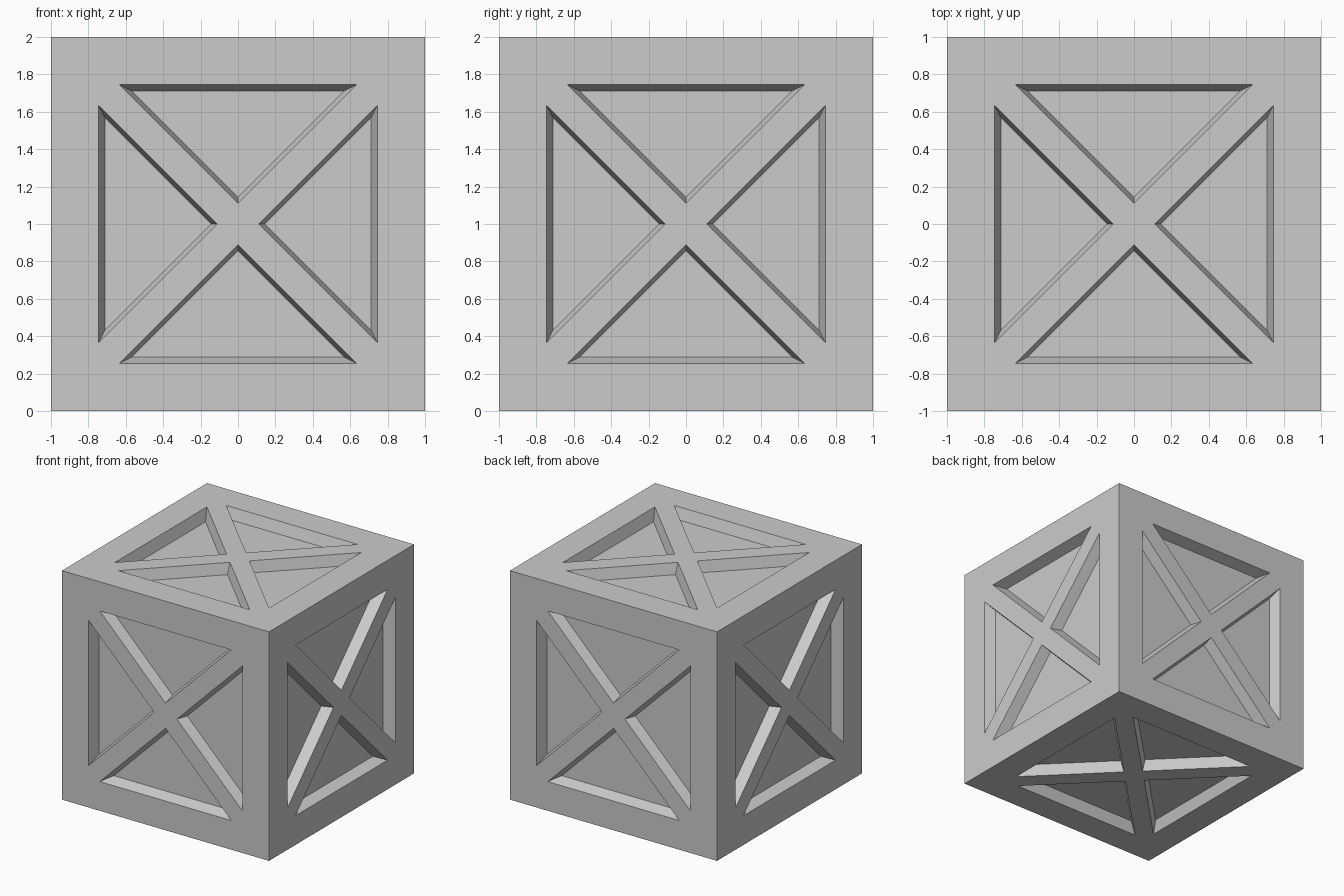
import bpy, bmesh
from math import pi
from mathutils import Matrix, Vector

if "Cube" in bpy.data.objects:
    bpy.data.objects.remove(bpy.data.objects["Cube"])

DEPTH = 0.095
OUTER = [(-0.635, 0.745), (0.0, 0.11), (0.635, 0.745)]   # recess rim
INNER = [(-0.567, 0.711), (0.0, 0.144), (0.567, 0.711)]  # recess floor

bm = bmesh.new()


def add_quadrant(m):
    """One quarter of a panel: border, two half braces and a recess."""
    def v(x, y, z=1.0):
        return bm.verts.new(m @ Vector((x, y, z)))
    centre, left, right = v(0, 0), v(-1, 1), v(1, 1)
    rim = [v(x, y) for x, y in OUTER]
    floor = [v(x, y, 1 - DEPTH) for x, y in INNER]
    a, p, b = rim
    bm.faces.new((left, a, b, right))       # border
    bm.faces.new((centre, p, a, left))      # half brace
    bm.faces.new((centre, right, b, p))     # half brace
    bm.faces.new(floor)                     # recessed panel
    for i in range(3):                      # sloped walls
        j = (i + 1) % 3
        bm.faces.new((rim[i], rim[j], floor[j], floor[i]))


# six sides: top, bottom and four around
sides = [Matrix.Identity(4), Matrix.Rotation(pi, 4, 'X')]
sides += [Matrix.Rotation(k * pi / 2, 4, 'Z') @ Matrix.Rotation(pi / 2, 4, 'X')
          for k in range(4)]
lift = Matrix.Translation((0, 0, 1))
for side in sides:
    for k in range(4):
        add_quadrant(lift @ side @ Matrix.Rotation(k * pi / 2, 4, 'Z'))

bmesh.ops.remove_doubles(bm, verts=bm.verts, dist=0.0005)
bmesh.ops.recalc_face_normals(bm, faces=bm.faces)

mesh = bpy.data.meshes.new("crate")
bm.to_mesh(mesh)
bm.free()
crate = bpy.data.objects.new("crate", mesh)
bpy.context.collection.objects.link(crate)
